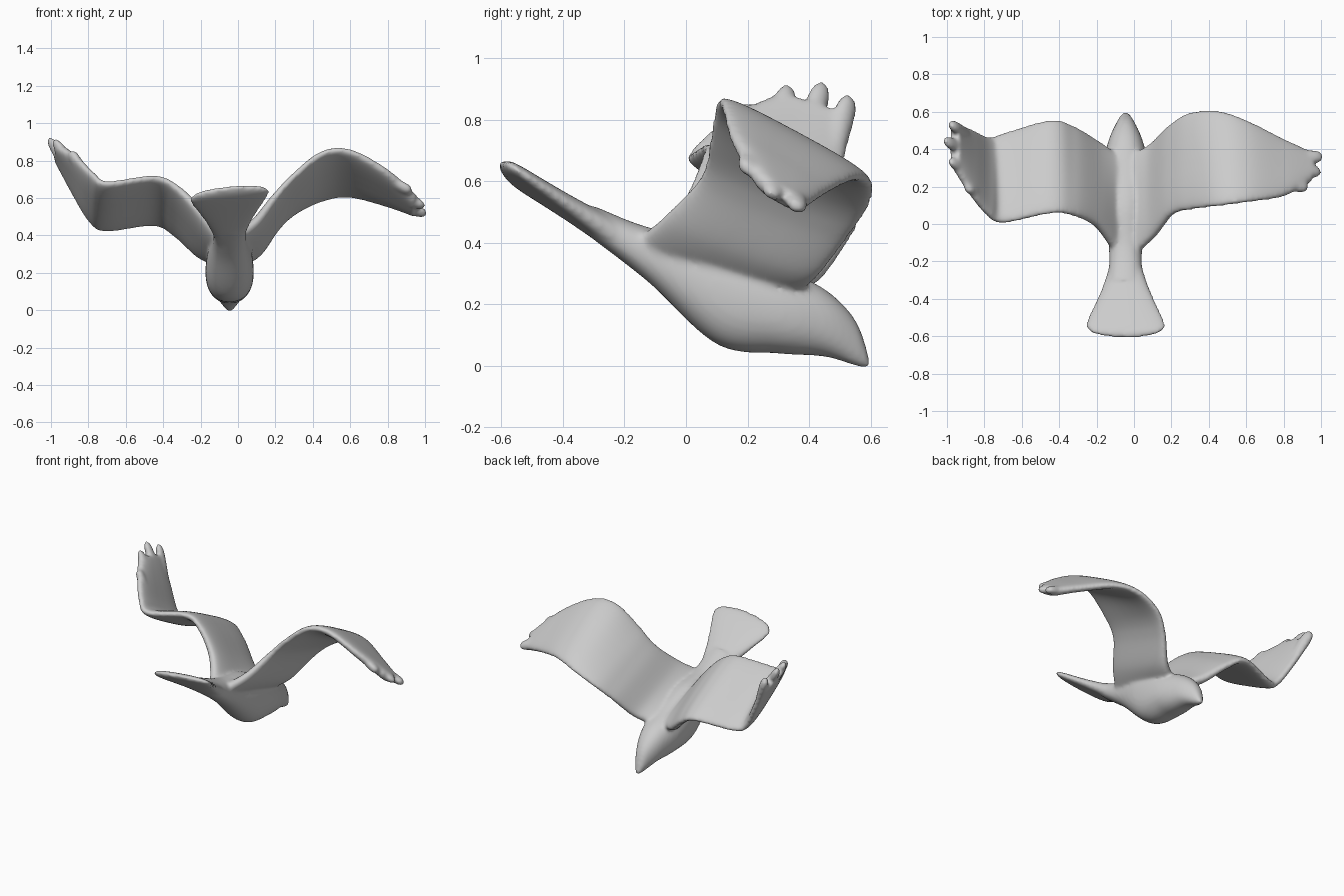
import bpy, bmesh, math
from mathutils import Vector
from mathutils.geometry import interpolate_bezier

cube = bpy.data.objects.get("Cube")
if cube:
    bpy.data.objects.remove(cube, do_unlink=True)

clay = bpy.data.materials.new("grey clay")
clay.use_nodes = True
grey = (0.6, 0.6, 0.6, 1)
clay.diffuse_color = grey
clay.node_tree.nodes["Principled BSDF"].inputs["Base Color"].default_value = grey

RING = 32
STEPS = 8
MIDDLE = -0.045  # the body sits slightly right of centre
bm = bmesh.new()


def smooth_path(points):
    """Smooth curve passing through every point."""
    points = [Vector(p) for p in points]
    before = [points[0]] + points[:-1]
    after = points[1:] + [points[-1]]
    handles = [(b - a) / 6 for a, b in zip(before, after)]
    path = []
    for i in range(len(points) - 1):
        start, end = points[i], points[i + 1]
        piece = interpolate_bezier(start, start + handles[i],
                                   end - handles[i + 1], end, STEPS + 1)
        path += piece[:-1]
    return path + [points[-1]]


def loft(rings):
    """Skin closed rings and cap both ends."""
    loops = [[bm.verts.new(point) for point in ring] for ring in rings]
    for a, b in zip(loops, loops[1:]):
        for i in range(RING):
            j = (i + 1) % RING
            bm.faces.new((a[i], a[j], b[j], b[i]))
    bm.faces.new(loops[0][::-1])
    bm.faces.new(loops[-1])


def oval(centre, across, up, power=1.0):
    """Ring around a centre; power below one squares it off."""
    def bend(w):
        return math.copysign(abs(w) ** power, w)
    angles = [math.tau * i / RING for i in range(RING)]
    return [centre + across * bend(math.cos(a)) + up * bend(math.sin(a)) for a in angles]


def wing(leading, trailing):
    """Blade stretched between its leading and trailing edges, thicker at the root."""
    front, back = smooth_path(leading), smooth_path(trailing)
    mids = [(f + b) / 2 for f, b in zip(front, back)]
    last = len(mids) - 1
    rings = []
    for i, mid in enumerate(mids):
        chord = (front[i] - back[i]) * 0.51
        span = mids[min(i + 1, last)] - mids[max(i - 1, 0)]
        normal = chord.cross(span).normalized()
        thick = 0.032 + 0.02 * max(0, 1 - 3 * i / last)
        rings.append(oval(mid, chord, normal * thick, 0.7))
    loft(rings)


def feather(root, tip):
    """Flattened finger with a round end."""
    axis = tip - root
    side = axis.cross(Vector((0, 0.5, 1))).normalized()
    up = side.cross(axis).normalized()
    rings = []
    for k in range(STEPS + 1):
        t = math.sin(math.pi / 2 * k / STEPS)
        width = 0.045 * max(0.1, math.sqrt(1 - t ** 6)) * (0.7 + 0.3 * t)
        rings.append(oval(root + axis * t, side * width, up * width * 0.7))
    loft(rings)


def feather_fan(count, roots, tips, bulge):
    """Row of feathers from the front to the back of a wing tip."""
    root_front, root_back = map(Vector, roots)
    tip_front, tip_back = map(Vector, tips)
    for k in range(count):
        t = k / (count - 1)
        swell = Vector(bulge) * math.sin(math.pi * t)
        feather(root_front.lerp(root_back, t), tip_front.lerp(tip_back, t) + swell)


# Body, head and beak: back line, belly line and half widths along y
back_line = smooth_path([(0, -0.3, 0.52), (0, -0.12, 0.45), (0, 0.1, 0.41), (0, 0.3, 0.32),
                         (0, 0.45, 0.25), (0, 0.55, 0.15), (0, 0.595, 0.03)])
belly_line = smooth_path([(0, -0.3, 0.41), (0, -0.12, 0.27), (0, 0.1, 0.07), (0, 0.3, 0.04),
                          (0, 0.45, 0.03), (0, 0.55, 0), (0, 0.595, -0.01)])
half_widths = smooth_path([(w, 0, 0) for w in (0.09, 0.09, 0.125, 0.125, 0.09, 0.045, 0.016)])
rings = []
for top, bottom, half in zip(back_line, belly_line, half_widths):
    centre = (top + bottom) / 2 + Vector((MIDDLE, 0, 0))
    rings.append(oval(centre, half, (top - bottom) / 2, 0.9))
loft(rings)

# Tail fan: flares, thins out, rounds off and rolls slightly
rings = []
for k in range(RING + 1):
    t = math.sin(math.pi / 2 * k / RING)
    rounding = max(0.3, math.sqrt(1 - t ** 14))
    half = (0.075 + 0.19 * t ** 1.5) * rounding
    thick = (0.07 - 0.075 * t + 0.04 * t * t) * rounding
    centre = Vector((MIDDLE, -0.15 - 0.455 * t, 0.37 + 0.28 * t))
    rings.append(oval(centre, Vector((half, 0, half * 0.1)), Vector((0, 0, thick)), 0.85))
loft(rings)

# Left wing, arched with the tip drooping
wing(leading=[(0, 0.37, 0.25), (0.1, 0.43, 0.3), (0.2, 0.53, 0.43), (0.3, 0.59, 0.52),
              (0.45, 0.6, 0.59), (0.6, 0.55, 0.61), (0.8, 0.45, 0.56), (0.95, 0.38, 0.51)],
     trailing=[(0, -0.16, 0.4), (0.1, -0.07, 0.48), (0.2, 0.05, 0.61), (0.3, 0.08, 0.72),
               (0.45, 0.1, 0.84), (0.6, 0.12, 0.85), (0.8, 0.15, 0.74), (0.95, 0.23, 0.6)])
feather_fan(3, roots=[(0.86, 0.36, 0.57), (0.8, 0.21, 0.7)],
            tips=[(1.01, 0.36, 0.51), (0.93, 0.2, 0.63)], bulge=(0.03, 0, -0.02))

# Right wing, bent at the wrist with the tip raised
wing(leading=[(-0.1, 0.37, 0.25), (-0.2, 0.44, 0.29), (-0.33, 0.52, 0.4), (-0.45, 0.55, 0.46),
              (-0.7, 0.48, 0.43), (-0.78, 0.46, 0.47), (-0.87, 0.5, 0.62), (-0.96, 0.54, 0.8)],
     trailing=[(-0.1, -0.14, 0.41), (-0.2, -0.01, 0.53), (-0.33, 0.05, 0.66), (-0.45, 0.06, 0.71),
               (-0.7, 0.01, 0.68), (-0.78, 0.05, 0.73), (-0.87, 0.16, 0.82), (-0.96, 0.3, 0.88)])
feather_fan(4, roots=[(-0.9, 0.49, 0.7), (-0.82, 0.17, 0.73)],
            tips=[(-0.98, 0.53, 0.88), (-0.9, 0.2, 0.85)], bulge=(-0.07, 0.03, 0.06))

# Fuse all parts into one softly blended sculpture
bmesh.ops.recalc_face_normals(bm, faces=bm.faces)
mesh = bpy.data.meshes.new("flying_bird")
bm.to_mesh(mesh)
bm.free()
mesh.materials.append(clay)
bird = bpy.data.objects.new("flying_bird", mesh)
bpy.context.collection.objects.link(bird)
remesh = bird.modifiers.new("fuse", "REMESH")
remesh.mode = "VOXEL"
remesh.voxel_size = 0.011
remesh.use_smooth_shade = True
soften = bird.modifiers.new("soften", "SMOOTH")
soften.factor = 0.5
soften.iterations = 10
